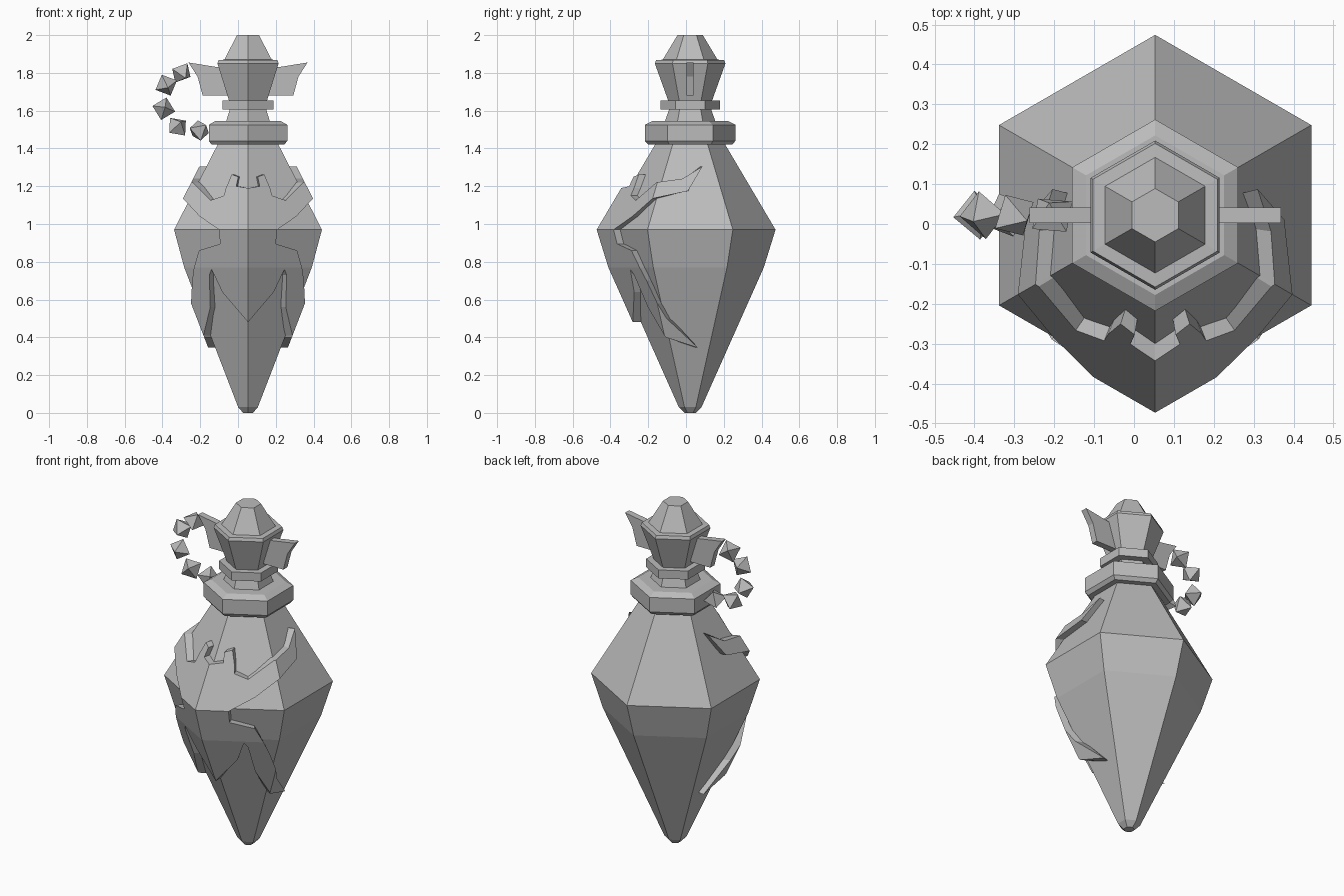
import bpy, bmesh, math
from mathutils import Vector, Matrix, Euler

if "Cube" in bpy.data.objects:
    bpy.data.objects.remove(bpy.data.objects["Cube"])

AXIS = Vector((0.053, 0.022, 0))
BODY = [(0, 0.03), (0.03, 0.06), (0.77, 0.39), (0.97, 0.452), (1.43, 0.18)]

grey = bpy.data.materials.new("stone_grey")
grey.use_nodes = True
colour = (0.5, 0.5, 0.5, 1)
grey.diffuse_color = colour
grey.node_tree.nodes["Principled BSDF"].inputs["Base Color"].default_value = colour


def finish(name, bm):
    bmesh.ops.recalc_face_normals(bm, faces=bm.faces[:])
    mesh = bpy.data.meshes.new(name)
    bm.to_mesh(mesh)
    bm.free()
    mesh.materials.append(grey)
    obj = bpy.data.objects.new(name, mesh)
    bpy.context.collection.objects.link(obj)
    return obj


def corner(k):
    # Unit hexagon corner, counted from the front corner
    a = math.radians(60 * k)
    return Vector((math.sin(a), -math.cos(a), 0))


def hex_lathe(name, profile):
    bm = bmesh.new()
    rings = [[bm.verts.new(AXIS + corner(k) * r + Vector((0, 0, z))) for k in range(6)]
             for z, r in profile]
    for low, high in zip(rings, rings[1:]):
        for k in range(6):
            n = (k + 1) % 6
            bm.faces.new((low[k], low[n], high[n], high[k]))
    bm.faces.new(rings[0])
    bm.faces.new(rings[-1])
    return finish(name, bm)


def body_radius(z):
    for (z0, r0), (z1, r1) in zip(BODY, BODY[1:]):
        if z <= z1:
            return r0 + (r1 - r0) * (z - z0) / (z1 - z0)
    return BODY[-1][1]


def wrap(u, z, lift):
    # u counts hexagon sides around from the front corner
    k = math.floor(u)
    flat = corner(k).lerp(corner(k + 1), u - k)
    return AXIS + flat * (body_radius(z) + lift) + Vector((0, 0, z))


# Bottle, collar and stopper
hex_lathe("bottle_body", BODY)
hex_lathe("collar", [(1.42, 0.222), (1.44, 0.24), (1.525, 0.24), (1.545, 0.2)])
hex_lathe("neck", [(1.54, 0.135), (1.61, 0.11), (1.66, 0.11)])
hex_lathe("neck_ring", [(1.605, 0.157), (1.655, 0.157)])
hex_lathe("stopper", [(1.65, 0.115), (1.85, 0.187), (1.868, 0.18), (1.87, 0.145), (2.0, 0.067)])

# Raised front ornament, drawn flat as half an outline and wrapped on the body
half = [(0, 1.19), (0.2, 1.2), (0.18, 1.25), (0.31, 1.262), (0.37, 1.19), (0.38, 1.15),
        (0.57, 1.125), (0.97, 1.22), (1.38, 1.24), (1.72, 1.305), (1.47, 1.175),
        (1.0, 1.135), (0.65, 1.04), (0.36, 0.97), (0.36, 0.895), (0.65, 0.86),
        (0.85, 0.7), (1.1, 0.5), (1.67, 0.345), (1.02, 0.4), (0.68, 0.56),
        (0.57, 0.73), (0.52, 0.76), (0.42, 0.64), (0, 0.48)]
outline = half + [(-u, z) for u, z in half[-2:0:-1]]
bm = bmesh.new()
face = bm.faces.new([bm.verts.new((u, z, 0)) for u, z in outline])
bmesh.ops.triangulate(bm, faces=[face])
cuts = [((u, 0, 0), (1, 0, 0)) for u in (-1, 0, 1)] + [((0, z, 0), (0, 1, 0)) for z in (0.77, 0.97)]
for co, no in cuts:
    bmesh.ops.bisect_plane(bm, geom=bm.verts[:] + bm.edges[:] + bm.faces[:],
                           dist=0.0001, plane_co=co, plane_no=no)
for v in bm.verts:
    v.co.z = -0.015
raised = bmesh.ops.extrude_face_region(bm, geom=bm.faces[:], use_keep_orig=True)
for item in raised["geom"]:
    if isinstance(item, bmesh.types.BMVert):
        item.co.z = 0.043
for v in bm.verts:
    v.co = wrap(*v.co)
finish("front_ornament", bm)

# Flat ears on both sides of the stopper
ear = [(0.08, 1.84), (0.16, 1.83), (0.315, 1.855), (0.267, 1.78), (0.24, 1.68), (0.08, 1.68)]
for name, side in (("left_ear", 1), ("right_ear", -1)):
    bm = bmesh.new()
    face = bm.faces.new([bm.verts.new(AXIS + Vector((side * x, -0.019, z))) for x, z in ear])
    new = bmesh.ops.extrude_face_region(bm, geom=[face], use_keep_orig=True)
    bmesh.ops.translate(bm, vec=(0, 0.038, 0),
                        verts=[g for g in new["geom"] if isinstance(g, bmesh.types.BMVert)])
    finish(name, bm)

# Chain of eight-sided gems from the right ear down to the collar
gems = [(-0.3, 1.8), (-0.38, 1.735), (-0.393, 1.61), (-0.32, 1.515), (-0.205, 1.495)]
for i, (x, z) in enumerate(gems):
    bm = bmesh.new()
    turn = Euler((0.5, 0.35 + 0.75 * i, 0.6)).to_matrix().to_4x4()
    bmesh.ops.create_uvsphere(bm, u_segments=4, v_segments=2, radius=0.062,
                              matrix=Matrix.Translation((x, AXIS.y, z)) @ turn)
    finish(f"chain_gem_{i + 1}", bm)
